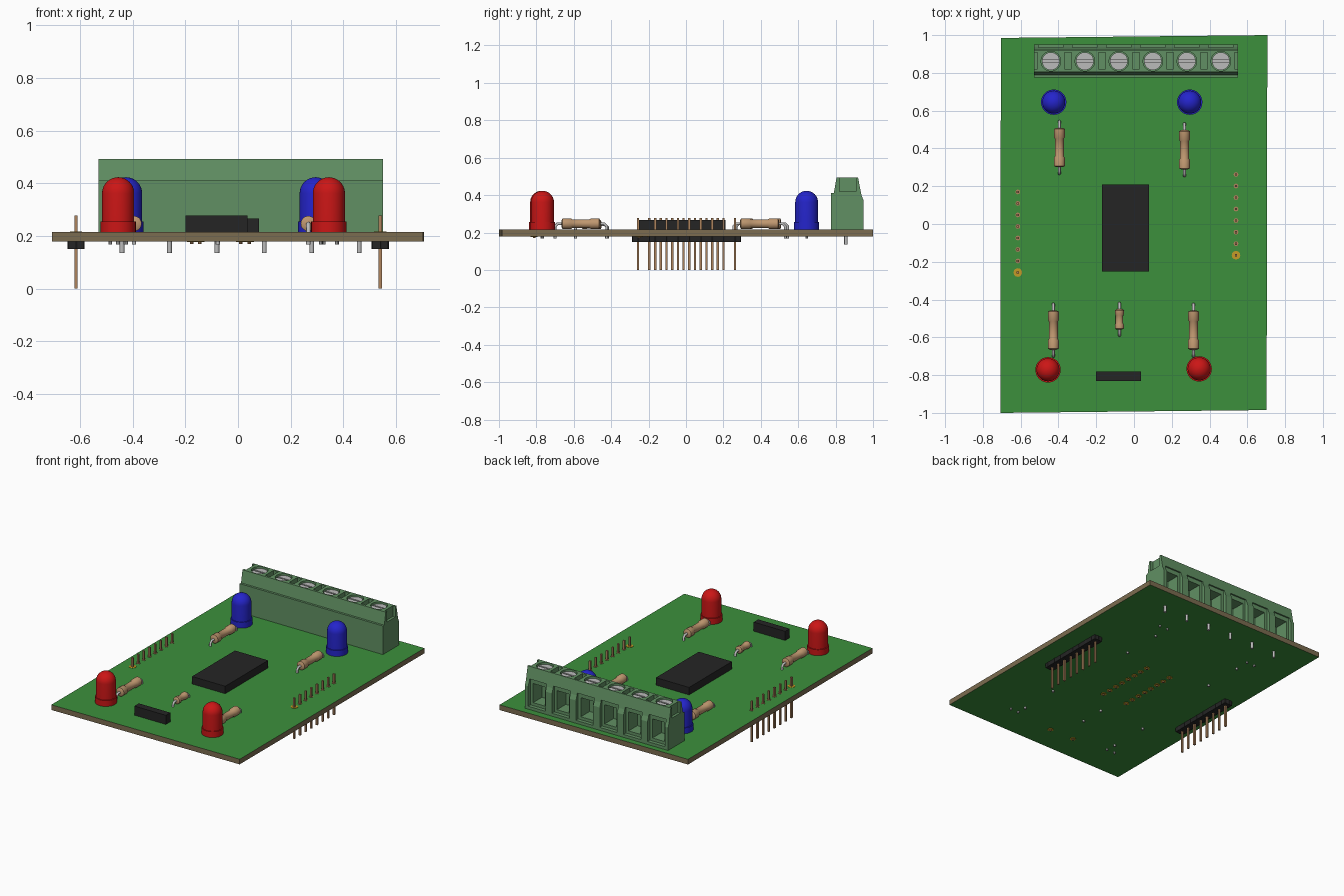
import bpy, bmesh, math
from mathutils import Matrix, Vector

if "Cube" in bpy.data.objects:
    bpy.data.objects.remove(bpy.data.objects["Cube"], do_unlink=True)


def material(name, *rgb):
    m = bpy.data.materials.new(name)
    m.use_nodes = True
    m.diffuse_color = (*rgb, 1)
    m.node_tree.nodes["Principled BSDF"].inputs["Base Color"].default_value = (*rgb, 1)
    return m


GREEN = material("board_green", 0.045, 0.28, 0.045)
EDGE = material("board_edge_brown", 0.2, 0.15, 0.08)
BLOCK = material("terminal_green", 0.12, 0.28, 0.125)
BLACK = material("black_plastic", 0.018, 0.018, 0.018)
TAN = material("resistor_tan", 0.52, 0.31, 0.16)
COPPER = material("pin_copper", 0.42, 0.23, 0.11)
SILVER = material("silver", 0.5, 0.5, 0.5)
GOLD = material("pad_gold", 0.55, 0.33, 0.02)
RED = material("lamp_red", 0.6, 0.008, 0.008)
BLUE = material("lamp_blue", 0.018, 0.018, 0.6)

TOP, BOTTOM = 0.215, 0.18
PITCH = 0.061


def finish(bm, name, *mats, smooth=False):
    bmesh.ops.recalc_face_normals(bm, faces=bm.faces)
    me = bpy.data.meshes.new(name)
    bm.to_mesh(me)
    bm.free()
    for m in mats:
        me.materials.append(m)
    if smooth:
        me.polygons.foreach_set("use_smooth", [True] * len(me.polygons))
        me.set_sharp_from_angle(angle=math.radians(35))
    ob = bpy.data.objects.new(name, me)
    bpy.context.collection.objects.link(ob)
    return ob


def box(bm, x, y, z):
    size = [b - a for a, b in (x, y, z)]
    mid = Vector([(a + b) / 2 for a, b in (x, y, z)])
    bmesh.ops.create_cube(bm, size=1, matrix=Matrix.Translation(mid) @ Matrix.Diagonal((*size, 1)))


def cylinder(bm, x, y, z, r, sides=24):
    bmesh.ops.create_cone(bm, cap_ends=True, segments=sides, radius1=r, radius2=r, depth=z[1] - z[0],
                          matrix=Matrix.Translation((x, y, sum(z) / 2)))


def prism(bm, points, offset):
    face = bm.faces.new([bm.verts.new(p) for p in points])
    ext = bmesh.ops.extrude_face_region(bm, geom=[face], use_keep_orig=True)
    bmesh.ops.translate(bm, vec=offset, verts=[v for v in ext["geom"] if isinstance(v, bmesh.types.BMVert)])


def lathe(name, profile, matrix, mat, sides=28):
    # profile of (radius, height) pairs turned about local z
    bm = bmesh.new()
    rings = []
    for r, h in profile:
        rings.append([bm.verts.new((r * math.cos(2 * math.pi * i / sides),
                                    r * math.sin(2 * math.pi * i / sides), h)) for i in range(sides)])
    for a, b in zip(rings, rings[1:]):
        for i in range(sides):
            j = (i + 1) % sides
            bm.faces.new((a[i], a[j], b[j], b[i]))
    bm.faces.new(rings[0])
    bm.faces.new(rings[-1])
    bmesh.ops.transform(bm, matrix=matrix, verts=bm.verts)
    return finish(bm, name, mat, smooth=True)


def bake(ob):
    deps = bpy.context.evaluated_depsgraph_get()
    me = bpy.data.meshes.new_from_object(ob.evaluated_get(deps))
    ob.modifiers.clear()
    ob.data = me


def cut(ob, bm):
    cutter = finish(bm, "cutter")
    cutter.hide_render = True
    mod = ob.modifiers.new("cut", "BOOLEAN")
    mod.operation, mod.solver, mod.object = "DIFFERENCE", "EXACT", cutter
    bake(ob)
    bpy.data.objects.remove(cutter, do_unlink=True)


# Board: very slightly skewed plate with a brown rim
bm = bmesh.new()
corners = [(-0.707, -1.0), (0.702, -0.985), (0.706, 1.0), (-0.705, 0.985)]
prism(bm, [(x, y, BOTTOM) for x, y in corners], (0, 0, TOP - BOTTOM))
bm.normal_update()
for f in bm.faces:
    f.material_index = 0 if abs(f.normal.z) > 0.5 else 1
finish(bm, "board", GREEN, EDGE)

# Terminal block: extruded side profile with screw wells, slots and wire openings
X0, X1, STEP, SCREW_Y = -0.53, 0.55, 0.18, 0.862
screws = [X0 + STEP * (i + 0.5) for i in range(6)]
bm = bmesh.new()
side = [(0.775, TOP), (0.775, 0.41), (0.79, 0.41), (0.805, 0.493), (0.92, 0.493),
        (0.938, 0.40), (0.95, 0.37), (0.95, TOP)]
prism(bm, [(X0, y, z) for y, z in side], (X1 - X0, 0, 0))
block = finish(bm, "terminal_block", BLOCK)
bm = bmesh.new()
for x in screws:
    cylinder(bm, x, SCREW_Y, (0.455, 0.6), 0.052, 32)
    box(bm, (x - 0.065, x + 0.065), (0.925, 1.0), (0.235, 0.415))
for i in range(7):
    x = X0 + STEP * i
    box(bm, (x - 0.018, x + 0.018), (0.82, 0.908), (0.42, 0.6))
cut(block, bm)
bm = bmesh.new()
for x in screws:
    box(bm, (x - 0.045, x + 0.045), (0.83, 1.0), (0.255, 0.385))
cut(block, bm)

# Slotted screws and solder tails of the terminal block
bm = bmesh.new()
for x in screws:
    cylinder(bm, x, SCREW_Y, (0.45, 0.482), 0.047, 32)
heads = finish(bm, "terminal_screws", SILVER)
bm = bmesh.new()
for x in screws:
    box(bm, (x - 0.06, x + 0.06), (SCREW_Y - 0.005, SCREW_Y + 0.005), (0.472, 0.5))
cut(heads, bm)
bm = bmesh.new()
for x in screws:
    cylinder(bm, x, 0.855, (0.135, TOP), 0.009, 12)
finish(bm, "terminal_tails", SILVER, smooth=True)

# Lamps: flanged cylinder with a dome, and two short legs
R, DOME = 0.061, 0.362
lamp_profile = [(0.067, TOP), (0.067, 0.255), (R, 0.255)]
lamp_profile += [(R * math.cos(a), DOME + R * math.sin(a)) for a in [math.pi / 2 * i / 10 for i in range(10)]]
lamp_profile.append((0.002, DOME + R))
for name, x, y, mat in (("front_right_lamp", -0.455, -0.772, RED), ("front_left_lamp", 0.345, -0.767, RED),
                        ("back_right_lamp", -0.425, 0.645, BLUE), ("back_left_lamp", 0.295, 0.645, BLUE)):
    lathe(name, lamp_profile, Matrix.Translation((x, y, 0)), mat, 36)
    bm = bmesh.new()
    for s in (-1, 1):
        cylinder(bm, x + s * PITCH / 2, y, (0.168, TOP), 0.007, 8)
    finish(bm, name + "_legs", SILVER)


# Resistors: waisted body lying along y on a bent wire
def resistor(name, x, y, half, reach, r):
    z = TOP + r + 0.003
    cap = half * 0.48
    waist = r * 0.82
    body = [(r * 0.6, -half), (r, -half + 0.006), (r, -half + cap), (waist, -half + cap + 0.008)]
    body += [(rad, -h) for rad, h in reversed(body)]
    lathe(name, body, Matrix.Translation((x, y, z)) @ Matrix.Rotation(-math.pi / 2, 4, "X"), TAN, 20)
    cu = bpy.data.curves.new(name + "_wire", "CURVE")
    cu.dimensions, cu.bevel_depth, cu.bevel_resolution, cu.use_fill_caps = "3D", 0.008, 2, True
    path = [(-reach, 0.168), (-reach, z - 0.014), (-reach + 0.014, z)]
    path += [(-d, h) for d, h in reversed(path)]
    sp = cu.splines.new("POLY")
    sp.points.add(len(path) - 1)
    for p, (d, h) in zip(sp.points, path):
        p.co = (x, y + d, h, 1)
    cu.materials.append(SILVER)
    wire = bpy.data.objects.new(name + "_wire", cu)
    bpy.context.collection.objects.link(wire)
    deps = bpy.context.evaluated_depsgraph_get()
    me = bpy.data.meshes.new_from_object(wire.evaluated_get(deps))
    bpy.data.objects.remove(wire, do_unlink=True)
    bpy.context.collection.objects.link(bpy.data.objects.new(name + "_wire", me))


resistor("back_right_resistor", -0.395, 0.405, 0.104, 0.138, 0.029)
resistor("back_left_resistor", 0.267, 0.393, 0.104, 0.138, 0.029)
resistor("front_right_resistor", -0.427, -0.562, 0.104, 0.138, 0.029)
resistor("front_left_resistor", 0.315, -0.562, 0.104, 0.138, 0.029)
resistor("small_resistor", -0.077, -0.505, 0.054, 0.085, 0.024)

# Chip and front connector
for name, x, y, height in (("chip", (-0.17, 0.08), (-0.252, 0.21), 0.266),
                           ("front_connector", (-0.2, 0.037), (-0.83, -0.782), 0.277)):
    bm = bmesh.new()
    box(bm, x, y, (TOP, height))
    finish(bm, name, BLACK)

# Pin headers hanging below the board, with pads on top
for name, x, y in (("right_header", -0.615, -0.257), ("left_header", 0.54, -0.165)):
    rows = [y + PITCH * i for i in range(8)]
    bm = bmesh.new()
    for row in rows:
        cylinder(bm, x, row, (0.15, BOTTOM), 0.033, 8)
    box(bm, (x - 0.03, x + 0.03), (y - 0.03, rows[-1] + 0.03), (0.1505, BOTTOM))
    finish(bm, name + "_strip", BLACK)
    bm = bmesh.new()
    for row in rows:
        box(bm, (x - 0.006, x + 0.006), (row - 0.006, row + 0.006), (0.0, 0.278))
    for row in rows[1:]:
        cylinder(bm, x, row, (TOP - 0.002, TOP + 0.002), 0.013, 8)
    finish(bm, name + "_pins", COPPER)
    bm = bmesh.new()
    cylinder(bm, x, y, (TOP - 0.002, TOP + 0.002), 0.023, 12)
    finish(bm, name + "_first_pad", GOLD)

# Solder pads and pin ends under the chip and connector
spots = [(x, -0.25 + PITCH * i) for x in (-0.145, 0.042) for i in range(8)]
spots += [(-0.175, -0.812), (0.01, -0.812)]
for name, r, low, mat in (("solder_pads", 0.019, 0.177, GOLD), ("solder_pin_ends", 0.007, 0.17, COPPER)):
    bm = bmesh.new()
    for x, y in spots:
        cylinder(bm, x, y, (low, BOTTOM + 0.002), r, 10)
    finish(bm, name, mat)
